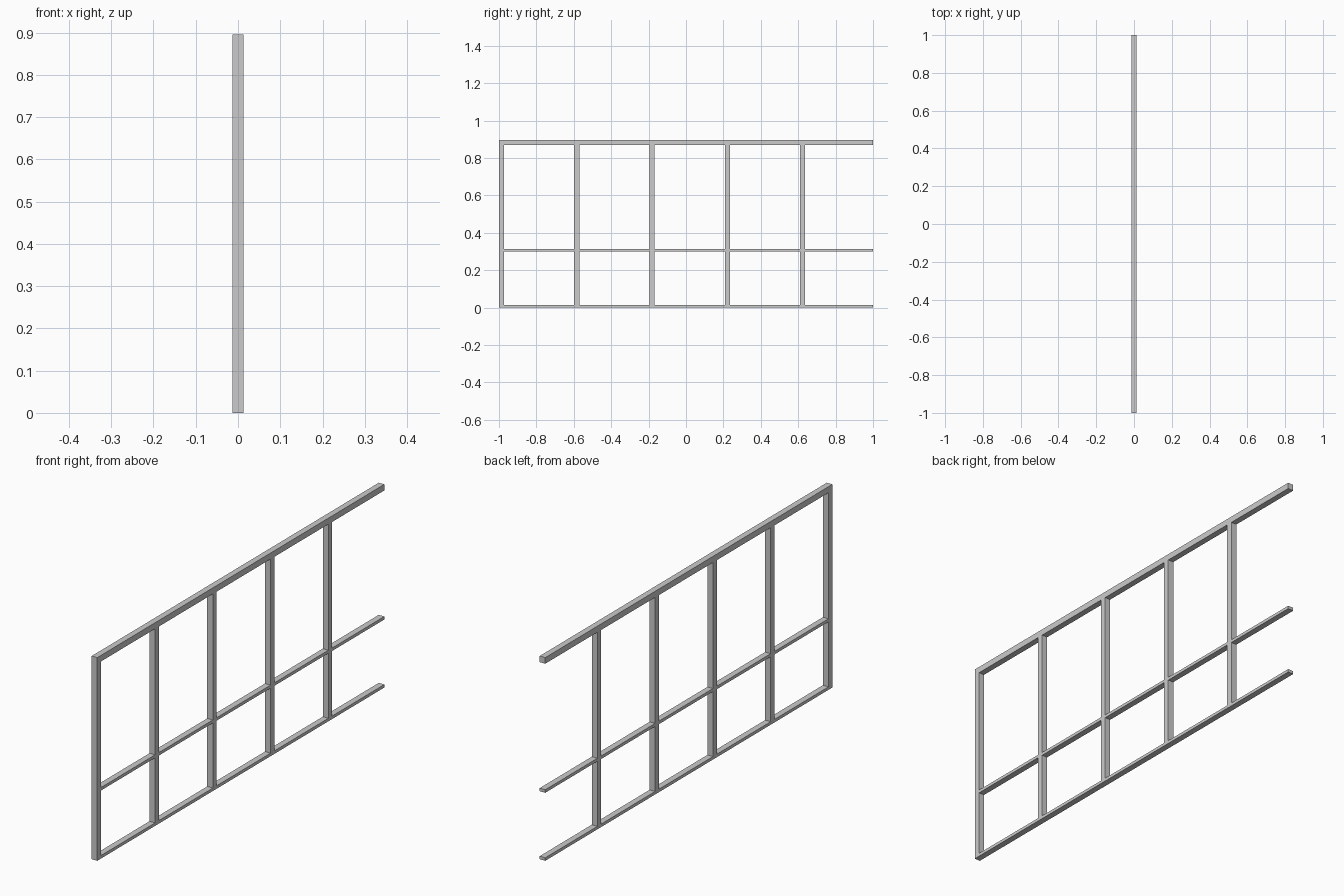
import bpy, bmesh

if "Cube" in bpy.data.objects:
    bpy.data.objects.remove(bpy.data.objects["Cube"])

BAR = 0.027          # bar thickness (depth in x, post width, top rail height)
SPACING = 0.4025     # distance between posts
POSTS = 5

# Breakpoints along the length: post sides, then the open far end
post_spans = [(-1 + i * SPACING, -1 + i * SPACING + BAR) for i in range(POSTS)]
ys = [y for span in post_spans for y in span] + [1.0]

# Breakpoints in height: bottom rail, gap, middle rail, gap, top rail
zs = [0.0, 0.0135, 0.30, 0.3135, 0.869, 0.896]

# Flat lattice: keep cells that lie in a post (even column) or a rail (even row)
bm = bmesh.new()
verts = {(i, j): bm.verts.new((-BAR / 2, y, z))
         for i, y in enumerate(ys) for j, z in enumerate(zs)}
for i in range(len(ys) - 1):
    for j in range(len(zs) - 1):
        if i % 2 == 0 or j % 2 == 0:
            bm.faces.new([verts[i, j], verts[i + 1, j],
                          verts[i + 1, j + 1], verts[i, j + 1]])

# Give the lattice its depth as one merged, closed frame
res = bmesh.ops.extrude_face_region(bm, geom=bm.faces[:], use_keep_orig=True)
moved = [g for g in res["geom"] if isinstance(g, bmesh.types.BMVert)]
bmesh.ops.translate(bm, verts=moved, vec=(BAR, 0, 0))
bmesh.ops.recalc_face_normals(bm, faces=bm.faces[:])

# Clean coplanar splits so each bar is a plain flat face
bmesh.ops.dissolve_limit(bm, angle_limit=0.01, verts=bm.verts[:], edges=bm.edges[:])

mesh = bpy.data.meshes.new("railing_frame")
bm.to_mesh(mesh)
bm.free()
frame = bpy.data.objects.new("railing_frame", mesh)
bpy.context.collection.objects.link(frame)
